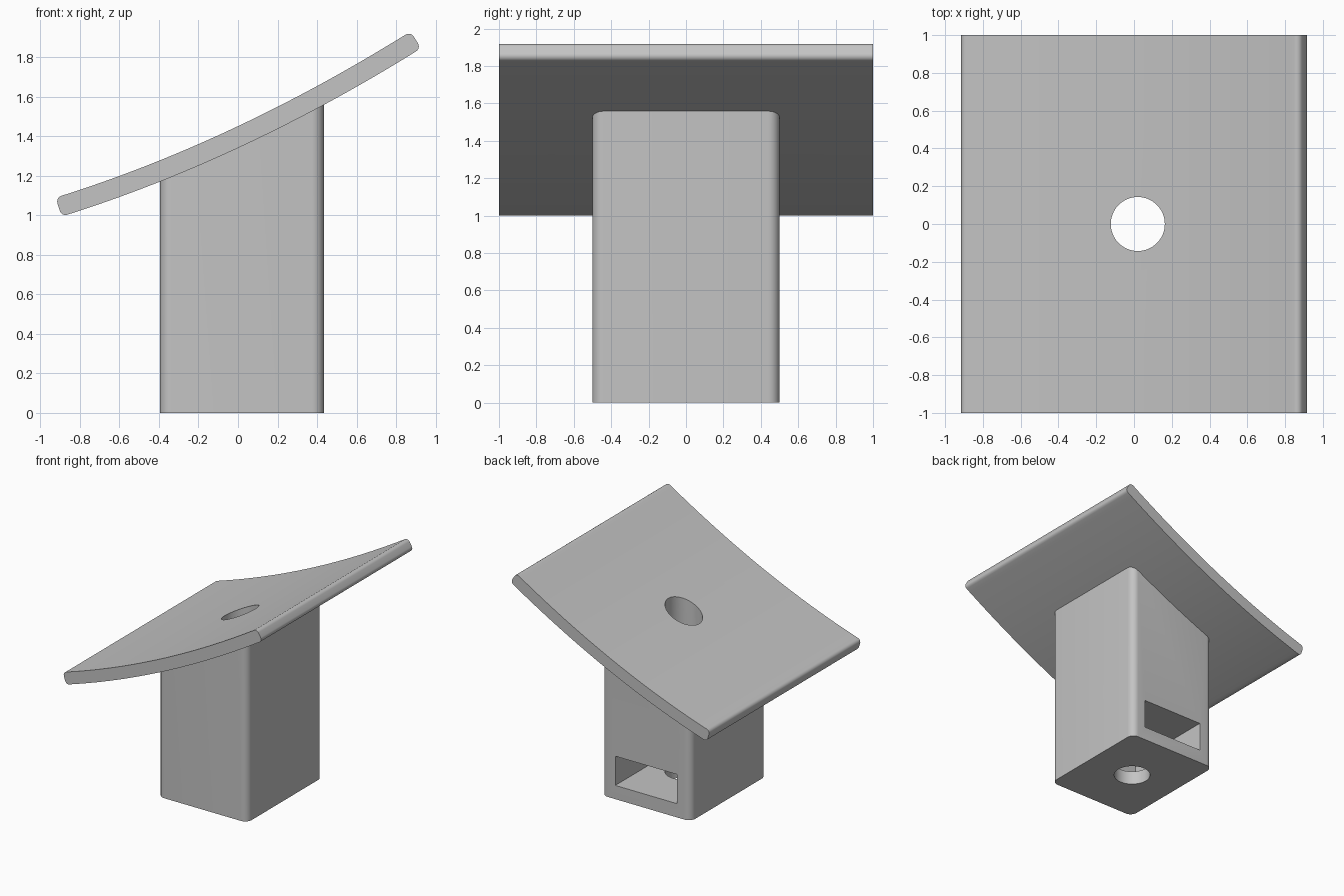
import bpy, bmesh, math
from mathutils import Vector

cube = bpy.data.objects.get("Cube")
if cube:
    bpy.data.objects.remove(cube, do_unlink=True)

grey = bpy.data.materials.new("plain_grey")
grey.use_nodes = True
colour = (0.55, 0.55, 0.55, 1)
grey.diffuse_color = colour
grey.node_tree.nodes["Principled BSDF"].inputs["Base Color"].default_value = colour

HOLE_X, HOLE_R = 0.02, 0.143
THICK = 0.1


def under(x):
    """Height of the plate's curved underside."""
    return 1.34 + 0.465 * x + 0.086 * x * x


def make_object(name, bm):
    bmesh.ops.recalc_face_normals(bm, faces=bm.faces)
    mesh = bpy.data.meshes.new(name)
    bm.to_mesh(mesh)
    bm.free()
    mesh.materials.append(grey)
    obj = bpy.data.objects.new(name, mesh)
    bpy.context.collection.objects.link(obj)
    return obj


def box(low, high):
    bm = bmesh.new()
    bmesh.ops.create_cube(bm, size=1)
    low, high = Vector(low), Vector(high)
    for v in bm.verts:
        v.co = (low + high) / 2 + v.co * (high - low)
    return bm


def cut(obj, cutter):
    mod = obj.modifiers.new("cut", "BOOLEAN")
    mod.operation = "DIFFERENCE"
    mod.solver = "EXACT"
    mod.object = cutter
    bpy.context.view_layer.objects.active = obj
    bpy.ops.object.modifier_apply(modifier=mod.name)


# Curved plate: an arc profile of even thickness, extruded front to back
steps = 32
lower, upper = [], []
for i in range(steps + 1):
    x = -0.8926 + (0.926 + 0.8926) * i / steps
    normal = Vector((-(0.465 + 0.172 * x), 0, 1)).normalized()
    p = Vector((x, -1, under(x)))
    lower.append(p)
    upper.append(p + normal * THICK)
bm = bmesh.new()
face = bm.faces.new([bm.verts.new(p) for p in lower + upper[::-1]])
ends = [lower[0], lower[-1], upper[0], upper[-1]]
moved = bmesh.ops.extrude_face_region(bm, geom=[face])["geom"]
bmesh.ops.translate(bm, vec=(0, 2, 0),
                    verts=[g for g in moved if isinstance(g, bmesh.types.BMVert)])
# Round the long edges at both ends of the plate
long_edges = [e for e in bm.edges
              if abs(e.verts[0].co.y - e.verts[1].co.y) > 1
              and any((Vector((e.verts[0].co.x, -1, e.verts[0].co.z)) - c).length < 1e-4
                      for c in ends)]
bmesh.ops.bevel(bm, geom=long_edges, offset=0.03, segments=6, profile=0.5, affect="EDGES")
plate = make_object("curved_plate", bm)

# Column with rounded upright corners; its top follows the plate, inside it
bm = box((-0.395, -0.5, 0), (0.435, 0.5, 1))
upright = [e for e in bm.edges if abs(e.verts[0].co.z - e.verts[1].co.z) > 0.5]
bmesh.ops.bevel(bm, geom=upright, offset=0.06, segments=8, profile=0.5, affect="EDGES")
for v in bm.verts:
    if v.co.z > 0.5:
        v.co.z = under(v.co.x) + 0.05
column = make_object("column", bm)

# Cutters: upright bore through everything, and a rear pocket
bm = bmesh.new()
bmesh.ops.create_cone(bm, cap_ends=True, segments=64, radius1=HOLE_R, radius2=HOLE_R, depth=4)
bmesh.ops.translate(bm, verts=bm.verts, vec=(HOLE_X, 0, 1))
bore = make_object("bore_cutter", bm)
pocket = make_object("pocket_cutter", box((-0.265, -0.3, 0.115), (0.305, 0.7, 0.36)))

cut(plate, bore)
cut(column, pocket)
cut(column, bore)
for cutter in (bore, pocket):
    bpy.data.objects.remove(cutter, do_unlink=True)

# Smooth the curves, keep the edges sharp
bpy.ops.object.select_all(action="DESELECT")
for obj in (plate, column):
    obj.select_set(True)
bpy.context.view_layer.objects.active = column
bpy.ops.object.shade_smooth_by_angle(angle=math.radians(30))
